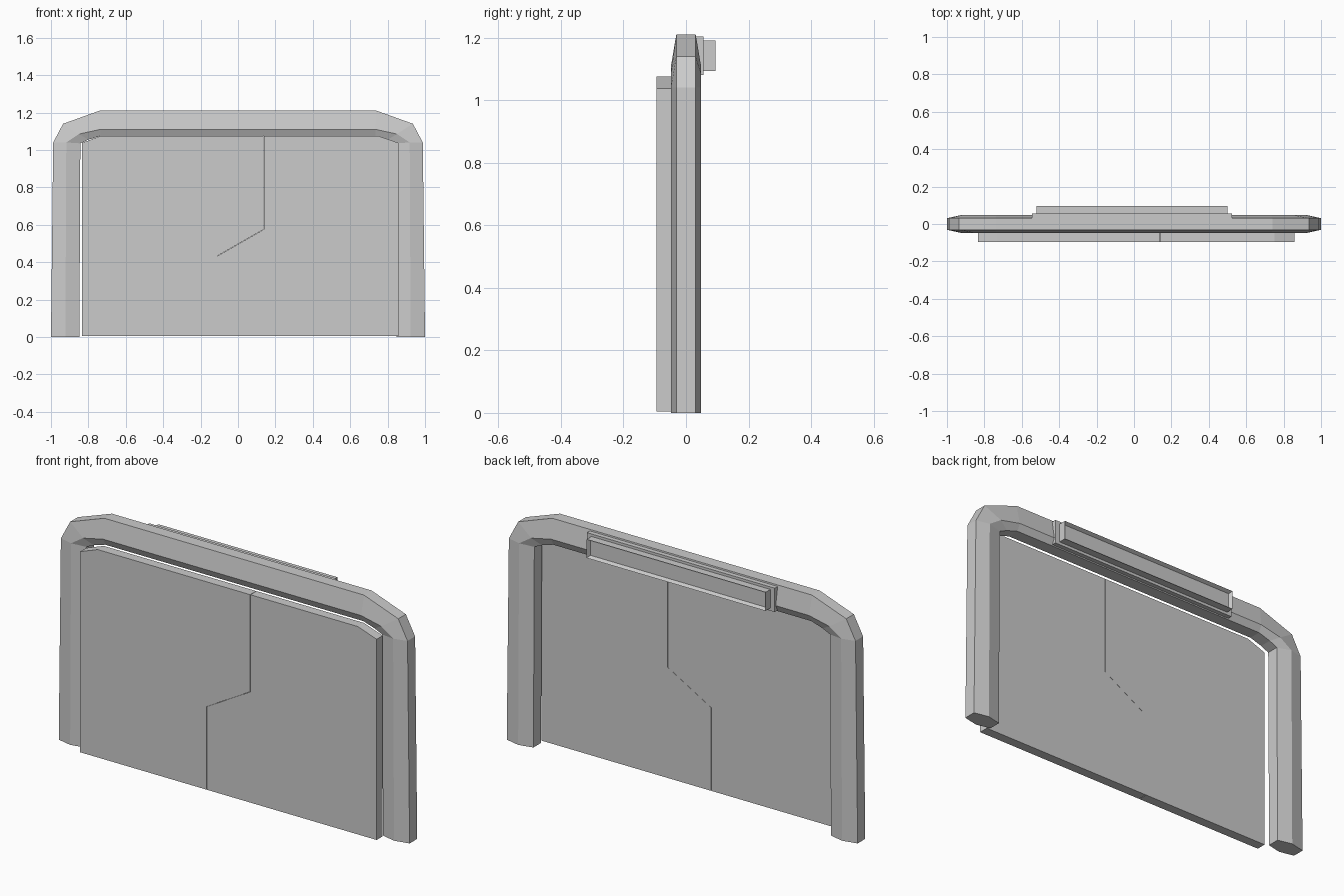
import bpy, bmesh

if "Cube" in bpy.data.objects:
    bpy.data.objects.remove(bpy.data.objects["Cube"])


def finish(name, bm):
    bmesh.ops.recalc_face_normals(bm, faces=bm.faces)
    mesh = bpy.data.meshes.new(name)
    bm.to_mesh(mesh)
    bm.free()
    obj = bpy.data.objects.new(name, mesh)
    bpy.context.collection.objects.link(obj)
    return obj


def prism(name, profile, y0, y1):
    """Extrude an x-z outline along y."""
    bm = bmesh.new()
    face = bm.faces.new([bm.verts.new((x, y0, z)) for x, z in profile])
    ext = bmesh.ops.extrude_face_region(bm, geom=[face], use_keep_orig=True)
    for v in ext["geom"]:
        if isinstance(v, bmesh.types.BMVert):
            v.co.y = y1
    return finish(name, bm)


def rect(x0, x1, z0, z1):
    return [(x0, z0), (x1, z0), (x1, z1), (x0, z1)]


def arch(left):
    """Complete a left-hand path to a full arch."""
    return left + [(-x, z) for x, z in reversed(left)]


# Door frame: hexagonal section lofted along the arch
outer = arch([(-1.0, 0), (-0.988, 1.04), (-0.935, 1.14), (-0.74, 1.21)])
ridge = arch([(-0.923, 0), (-0.918, 1.04), (-0.85, 1.085), (-0.735, 1.11)])
inner = arch([(-0.848, 0), (-0.843, 1.035), (-0.80, 1.055), (-0.735, 1.075)])
section = [(outer, -0.031), (ridge, -0.048), (inner, -0.031),
           (inner, 0.031), (ridge, 0.048), (outer, 0.031)]
bm = bmesh.new()
rings = [[bm.verts.new((p[i][0], y, p[i][1])) for p, y in section]
         for i in range(len(outer))]
for a, b in zip(rings, rings[1:]):
    for k in range(6):
        n = (k + 1) % 6
        bm.faces.new((a[k], a[n], b[n], b[k]))
bm.faces.new(rings[0])
bm.faces.new(rings[-1])
finish("door_frame", bm)

# Two interlocking door panels meeting at a stepped seam
seam = [(-0.112, 0.004), (-0.112, 0.432), (0.137, 0.575), (0.137, 1.075)]
gap = 0.001
prism("left_door_panel",
      [(-0.833, 0.004)] + [(x - gap, z) for x, z in seam]
      + [(-0.733, 1.075), (-0.833, 1.038)], -0.095, -0.046)
prism("right_door_panel",
      [(0.857, 0.004), (0.857, 1.038), (0.75, 1.075)]
      + [(x + gap, z) for x, z in reversed(seam)], -0.095, -0.046)

# Sign on the back: mounting plate and a box with a recessed face
prism("sign_plate", rect(-0.545, 0.525, 1.08, 1.203), 0.032, 0.056)
sign = prism("sign_box", rect(-0.52, 0.5, 1.094, 1.19), 0.056, 0.095)
bm = bmesh.new()
bm.from_mesh(sign.data)
bm.faces.ensure_lookup_table()
back = max(bm.faces, key=lambda f: f.calc_center_median().y)
bmesh.ops.inset_region(bm, faces=[back], thickness=0.013)
for v in back.verts:
    v.co.y -= 0.018
bm.to_mesh(sign.data)
bm.free()
